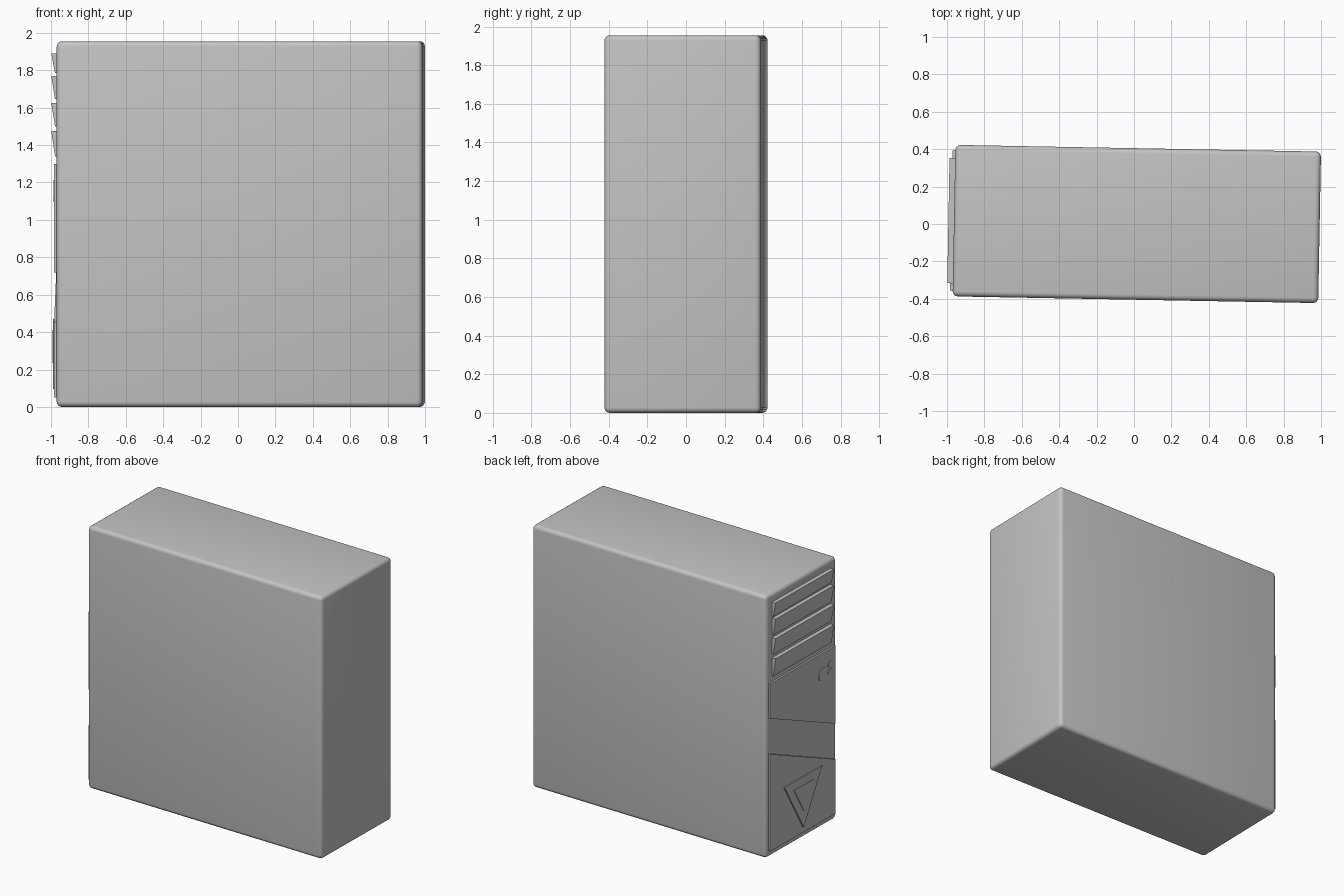
import bpy, bmesh, math
from mathutils import Matrix

if "Cube" in bpy.data.objects:
    bpy.data.objects.remove(bpy.data.objects["Cube"])

GREY = (0.55, 0.55, 0.55, 1)
mat = bpy.data.materials.new("case grey")
mat.use_nodes = True
mat.diffuse_color = GREY
mat.node_tree.nodes["Principled BSDF"].inputs["Base Color"].default_value = GREY

# The whole tower stands slightly turned about the vertical
PLACE = Matrix.Translation((0.015, 0, 0)) @ Matrix.Rotation(math.radians(-1.05), 4, 'Z')
LENGTH, WIDTH, HEIGHT = 1.955, 0.81, 1.955
FACE = -LENGTH / 2


def finish(name, bm):
    bmesh.ops.recalc_face_normals(bm, faces=bm.faces)
    me = bpy.data.meshes.new(name)
    bm.to_mesh(me)
    bm.free()
    me.materials.append(mat)
    ob = bpy.data.objects.new(name, me)
    ob.matrix_world = PLACE
    bpy.context.collection.objects.link(ob)
    return ob


def panel(name, outline, depth, base=0.0):
    """Raise a (y, z) outline off the panel face; depth may vary with z."""
    bm = bmesh.new()
    rise = depth if callable(depth) else lambda z: depth
    back = [bm.verts.new((FACE - base + 0.005, y, z)) for y, z in outline]
    front = [bm.verts.new((FACE - base - rise(z), y, z)) for y, z in outline]
    bm.faces.new(back)
    bm.faces.new(front)
    n = len(outline)
    for i in range(n):
        j = (i + 1) % n
        bm.faces.new((back[i], back[j], front[j], front[i]))
    return finish(name, bm)


def ring(y, z, r, n, start=0.0):
    return [(y + r * math.cos(start + math.tau * i / n),
             z + r * math.sin(start + math.tau * i / n)) for i in range(n)]


# Case body with softly rounded edges
bm = bmesh.new()
bmesh.ops.create_cube(bm, size=1)
bmesh.ops.scale(bm, vec=(LENGTH, WIDTH, HEIGHT), verts=bm.verts)
bmesh.ops.translate(bm, vec=(0, 0, HEIGHT / 2), verts=bm.verts)
bmesh.ops.bevel(bm, geom=bm.edges[:], offset=0.028, segments=4,
                profile=0.5, affect='EDGES')
body = finish("case_body", bm)
bpy.context.view_layer.objects.active = body
body.select_set(True)
bpy.ops.object.shade_smooth_by_angle(angle=math.radians(35))
body.select_set(False)

# Four drive bay covers, thick at the top and thin at the bottom
for i, (low, high) in enumerate([(1.785, 1.89), (1.645, 1.77), (1.5, 1.625), (1.34, 1.475)]):
    panel(f"drive_bay_cover_{i + 1}",
          [(0.335, low), (0.335, high), (-0.335, high), (-0.335, low)],
          lambda z, a=low, b=high: 0.01 + 0.02 * (z - a) / (b - a))

# Upper and lower plates with slanted facing edges
W, T = 0.375, 0.014
panel("upper_plate", [(W, 1.04), (W, 1.3), (-W, 1.3), (-W, 0.72)], T)
panel("lower_plate", [(W, 0.05), (W, 0.775), (-W, 0.455), (-W, 0.05)], T)

# Power button and two indicator lights
panel("power_button", ring(-0.225, 1.145, 0.05, 24), 0.005, T)
for side, z in (("upper", 1.19), ("lower", 1.135)):
    panel(f"{side}_indicator_light", ring(-0.31, z, 0.022, 16), 0.005, T)

# Triangular emblem plate, pointing down, in two steps
panel("triangle_plate", ring(0.005, 0.345, 0.25, 3, -math.pi / 2),
      lambda z: 0.012 if z < 0.3 else 0.008, T)
panel("triangle_inset", ring(0.005, 0.345, 0.13, 3, -math.pi / 2), 0.004, T + 0.01)
